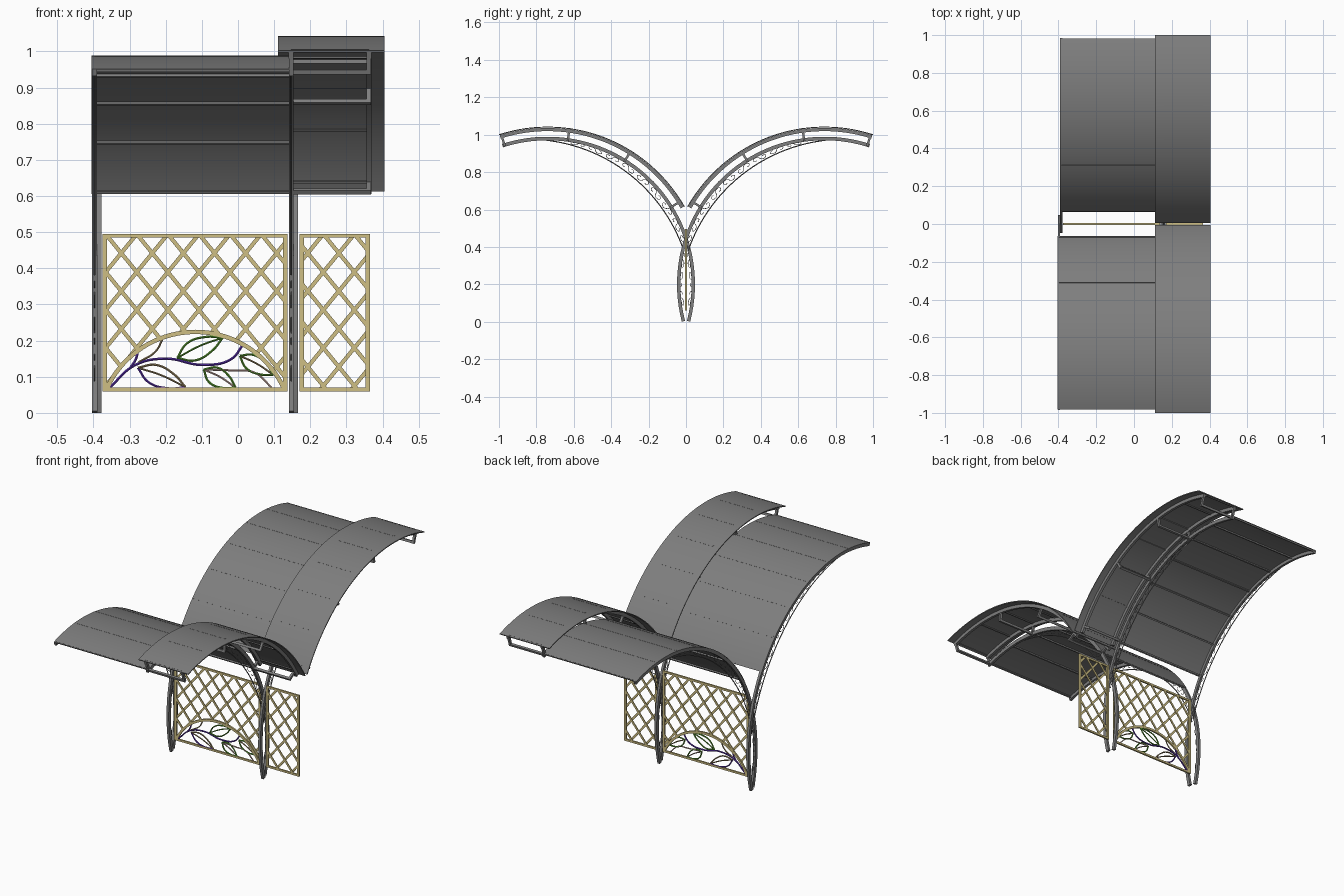
import bpy, bmesh, math
from mathutils import Vector, Matrix

if "Cube" in bpy.data.objects:
    bpy.data.objects.remove(bpy.data.objects["Cube"], do_unlink=True)


def material(name, r, g, b):
    m = bpy.data.materials.new(name)
    m.use_nodes = True
    m.diffuse_color = (r, g, b, 1)
    m.node_tree.nodes["Principled BSDF"].inputs["Base Color"].default_value = (r, g, b, 1)
    return m


SHEET = material("canopy grey", 0.21, 0.21, 0.21)
STEEL = material("steel grey", 0.21, 0.21, 0.21)
WOOD = material("trellis tan", 0.62, 0.52, 0.23)
PURPLE = material("vine purple", 0.1, 0.03, 0.42)
GREEN = material("leaf green", 0.1, 0.33, 0.03)
BROWN = material("leaf brown", 0.32, 0.24, 0.12)
PINK = material("stem pink", 0.6, 0.42, 0.38)

CY, CZ = 0.74, 0.2            # centre of every wing arc
LOW, HIGH = 0.779, 0.828      # radii of lower and upper frame bars
PURLINS = [72.8 + 12.6 * i for i in range(7)]
TIES = [72.8, 98, 122, 148]


def finish(name, bm, mat):
    bmesh.ops.recalc_face_normals(bm, faces=bm.faces)
    me = bpy.data.meshes.new(name)
    bm.to_mesh(me)
    bm.free()
    me.materials.append(mat)
    ob = bpy.data.objects.new(name, me)
    bpy.context.collection.objects.link(ob)
    return ob


def smooth(ob):
    bpy.ops.object.select_all(action='DESELECT')
    ob.select_set(True)
    bpy.context.view_layer.objects.active = ob
    bpy.ops.object.shade_smooth_by_angle(angle=math.radians(30))


def wing(s):
    """Mapping from (across, radius, degrees) to space for one wing."""
    def point(x, r, deg):
        a = math.radians(deg)
        return Vector((x, s * (CY + r * math.cos(a)), CZ + r * math.sin(a)))
    return point


def arch_point(y, r, deg):
    a = math.radians(deg)
    return Vector((-0.118 + r * math.cos(a), y, -0.046 + r * math.sin(a)))


def arc_bar(name, point, t0, t1, r0, r1, a0, a1, mat, steps=40):
    """Rectangular section swept along an arc."""
    bm = bmesh.new()
    rings = []
    for i in range(steps + 1):
        a = a0 + (a1 - a0) * i / steps
        rings.append([bm.verts.new(point(t, r, a))
                      for t, r in ((t0, r0), (t0, r1), (t1, r1), (t1, r0))])
    for p, q in zip(rings, rings[1:]):
        for k in range(4):
            bm.faces.new((p[k], p[k - 1], q[k - 1], q[k]))
    bm.faces.new(rings[0])
    bm.faces.new(rings[-1])
    smooth(finish(name, bm, mat))


def add_bar(bm, p, q, w, d, side):
    """Box from p to q, w wide along side and d deep across it."""
    axis = (q - p).normalized()
    side = side.normalized()
    m = Matrix((side * w, axis.cross(side) * d, axis * (q - p).length)).transposed().to_4x4()
    m.translation = (p + q) / 2
    bmesh.ops.create_cube(bm, size=1, matrix=m)


def wires(name, paths, radius, mat, bezier=False):
    """Thin round rods along paths, turned into one mesh."""
    cu = bpy.data.curves.new(name, 'CURVE')
    cu.dimensions = '3D'
    cu.bevel_depth = radius
    cu.bevel_resolution = 1 if bezier else 0
    cu.resolution_u = 8
    for path in paths:
        sp = cu.splines.new('BEZIER' if bezier else 'POLY')
        pts = sp.bezier_points if bezier else sp.points
        pts.add(len(path) - 1)
        for bp, co in zip(pts, path):
            if bezier:
                bp.co = co
                bp.handle_left_type = bp.handle_right_type = 'AUTO'
            else:
                bp.co = (*co, 1)
    tmp = bpy.data.objects.new(name + " guide", cu)
    bpy.context.collection.objects.link(tmp)
    dg = bpy.context.evaluated_depsgraph_get()
    me = bpy.data.meshes.new_from_object(tmp.evaluated_get(dg))
    bpy.data.objects.remove(tmp, do_unlink=True)
    me.name = name
    me.materials.clear()
    me.materials.append(mat)
    ob = bpy.data.objects.new(name, me)
    bpy.context.collection.objects.link(ob)
    smooth(ob)


def gap(deg):
    """Distance from the main arc in to the thin inner rod."""
    u = min(max((deg - 86) / 98, 0), 1)
    return max(0.047 * math.sin(math.pi * u) ** 0.8, 0.026 if deg > 160 else 0.004)


def scroll(point, x, mid, span, flip):
    """S-shaped scroll filling the gap around one angle."""
    half = []
    for i in range(13):
        phi = i / 12 * 1.7 * math.pi
        r = 1 - 0.7 * i / 12
        half.append((-1 + r * math.cos(phi), flip * r * math.sin(phi)))
    path = half[::-1] + [(-u, -v) for u, v in half[1:]]
    out = []
    for u, v in path:
        deg = mid + u * span / 4
        out.append(point(x, LOW - gap(deg) / 2 + v * gap(deg) * 0.36, deg))
    return out


# Two mirrored wings: frames, filigree, purlins and roof sheets
for s, side in ((-1, "front"), (1, "back")):
    P = wing(s)
    shift = 0.0065 * s
    ends = [-0.3905 + shift, 0.1535 + shift]
    for x, where in zip(ends, ("right", "left")):
        arc_bar(f"{side}_{where}_post_arch", P, x - 0.0065, x + 0.0065,
                LOW - 0.009, LOW + 0.009, 72, 194.7, STEEL, 64)
        rod = [P(x, LOW - gap(a), a) for a in range(88, 168, 3)]
        scrolls = [scroll(P, x, 102 + 7.6 * i, 7, 1 if i % 2 else -1) for i in range(12)]
        wires(f"{side}_{where}_inner_rod", [rod], 0.003, STEEL)
        wires(f"{side}_{where}_scrollwork", scrolls, 0.0015, STEEL)

    for x, where in ((ends[1], "inner"), (0.362, "outer")):
        arc_bar(f"{side}_{where}_upper_arch", P, x - 0.007, x + 0.007,
                HIGH - 0.009, HIGH + 0.009, 72.2, 150.3, STEEL)

    # purlins rise just through the sheets as fine seams
    bm = bmesh.new()
    for a in PURLINS:
        radial = P(0, 1, a) - P(0, 0, a)
        for x0, x1, r in ((ends[0], ends[1], 0.7846), (ends[1], 0.362, 0.8385)):
            add_bar(bm, P(x0, r, a), P(x1, r, a), 0.01, 0.008, radial)
    finish(f"{side}_purlins", bm, STEEL)

    bm = bmesh.new()
    for a in TIES:
        radial = P(0, 1, a) - P(0, 0, a)
        add_bar(bm, P(ends[1], LOW, a), P(0.368, LOW, a), 0.012, 0.012, radial)
        for x in (ends[1], 0.362):
            add_bar(bm, P(x, LOW, a), P(x, HIGH, a), 0.012, 0.012, Vector((1, 0, 0)))
    finish(f"{side}_upper_brackets", bm, STEEL)

    arc_bar(f"{side}_low_canopy", P, ends[0] - 0.008, ends[1] + 0.007,
            0.787, 0.789, 72.2, 149, SHEET)
    arc_bar(f"{side}_high_canopy", P, 0.11, 0.405, 0.838, 0.843, 72, 150.5, SHEET)

# Trellis panels
Z0, Z1 = 0.06, 0.495
ARCH_R = 0.27
DEPTH = Vector((0, 1, 0))


def trellis(name, x0, x1, arched):
    bm = bmesh.new()
    e = 0.006
    for x in (x0 + e, x1 - e):
        add_bar(bm, Vector((x, 0, Z0)), Vector((x, 0, Z1)), 0.009, 0.012, DEPTH)
    for z in (Z0 + e * 0.8, Z1 - e * 0.8):
        add_bar(bm, Vector((x0, 0, z)), Vector((x1, 0, z)), 0.009, 0.01, DEPTH)
    finish(name + "_frame", bm, WOOD)
    bm = bmesh.new()
    step, slope = 0.086, 1.22
    for d in (-1, 1):
        for k in range(-12, 18):
            c = -0.323 + k * step
            run = []
            for i in range(301):            # keep the stretch inside the panel
                z = Z0 + 0.006 + (Z1 - Z0 - 0.012) * i / 300
                x = c + d * (z - 0.442) / slope
                ok = x0 + 0.006 < x < x1 - 0.006
                if arched and math.hypot(x + 0.118, z + 0.046) < ARCH_R:
                    ok = False
                if ok:
                    run.append(Vector((x, 0.002 * d, z)))
                if (not ok or i == 300) and run:
                    if (run[-1] - run[0]).length > 0.012:
                        add_bar(bm, run[0], run[-1], 0.004, 0.011, DEPTH)
                    run = []
    finish(name + "_lattice", bm, WOOD)


trellis("main_trellis", -0.375, 0.137, True)
trellis("side_trellis", 0.17, 0.365, False)
arc_bar("trellis_arch", arch_point, -0.0045, 0.0045, 0.264, 0.276, 24.5, 155.5, WOOD, 36)


# Vine and leaf ornament under the arch
def flat(*pts):
    return [Vector((x, 0, z)) for x, z in pts]


def leaf(name, base, tip, width, upper_mat, lower_mat, rib_mat):
    b, t = flat(base, tip)
    d = t - b
    n = Vector((-d.z, 0, d.x)).normalized() * width
    for k, part, mat in ((1, "upper", upper_mat), (-1, "lower", lower_mat)):
        edge = [b, b + d * 0.3 + n * k, b + d * 0.7 + n * k * 0.8, t]
        wires(f"{name}_{part}_edge", [edge], 0.0036, mat, True)
    wires(name + "_rib", [[b, b + d * 0.5 + n * 0.2, t]], 0.003, rib_mat, True)


leaf("top_leaf", (-0.168, 0.152), (-0.042, 0.208), 0.026, GREEN, GREEN, GREEN)
leaf("right_leaf", (-0.277, 0.125), (-0.145, 0.071), 0.026, BROWN, PURPLE, BROWN)
leaf("middle_leaf", (-0.095, 0.12), (-0.007, 0.07), 0.023, GREEN, GREEN, PINK)
leaf("left_leaf", (0.005, 0.158), (0.098, 0.105), 0.021, GREEN, GREEN, BROWN)
wires("main_vine", [flat((-0.355, 0.07), (-0.285, 0.132), (-0.2, 0.15), (-0.1, 0.133),
                         (-0.02, 0.148), (0.015, 0.19)),
                    flat((-0.3, 0.122), (-0.282, 0.15), (-0.277, 0.178))], 0.004, PURPLE, True)
wires("brown_stem", [flat((-0.275, 0.14), (-0.228, 0.17), (-0.207, 0.208))], 0.0032, BROWN, True)
wires("pink_stem", [flat((-0.09, 0.12), (-0.01, 0.117), (0.045, 0.112), (0.093, 0.07))],
      0.0032, PINK, True)
